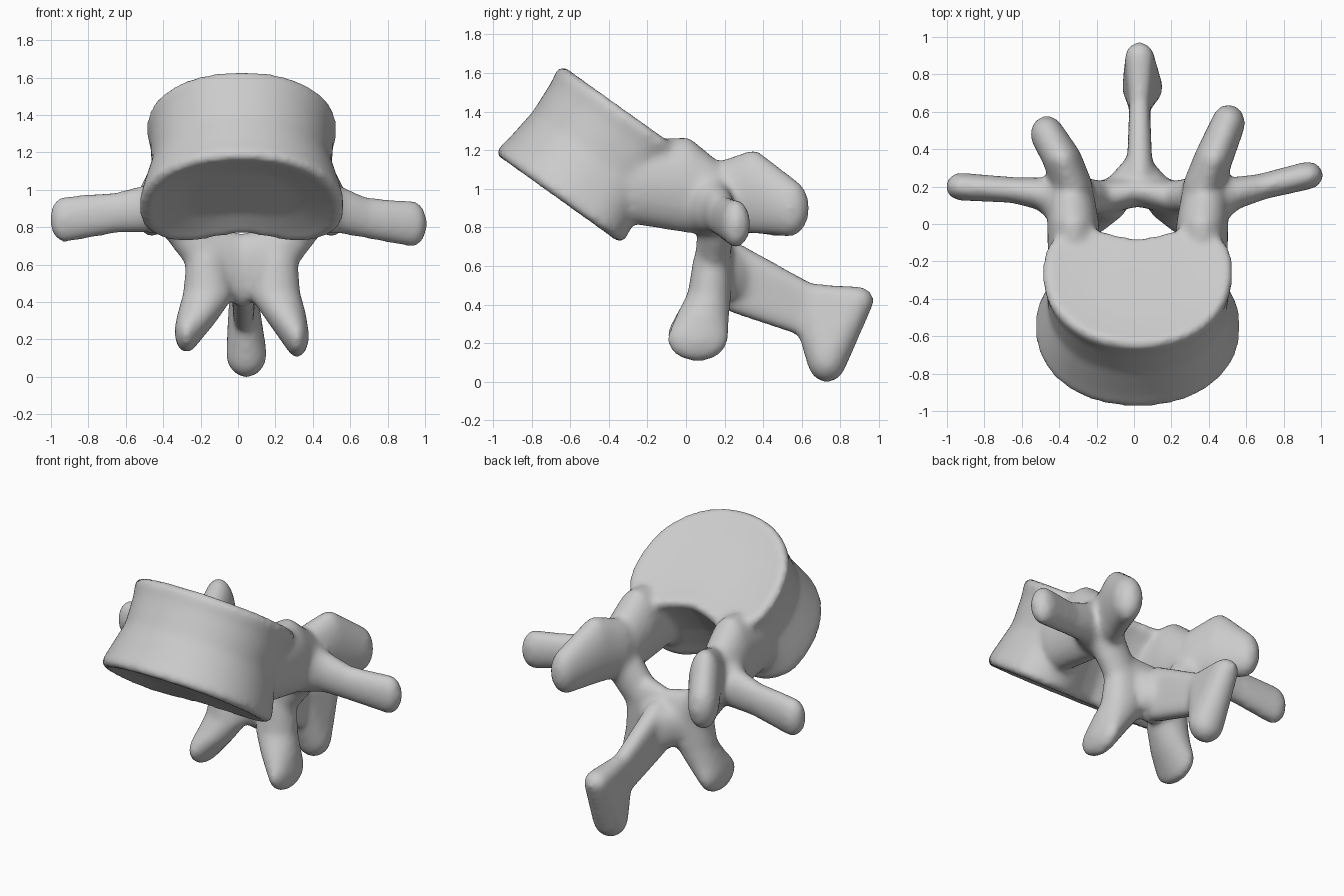
import bpy, bmesh, math
from mathutils import Matrix, Vector

cube = bpy.data.objects.get("Cube")
if cube:
    bpy.data.objects.remove(cube, do_unlink=True)

bone = bpy.data.materials.new("bone grey")
bone.use_nodes = True
GREY = (0.6, 0.6, 0.6, 1)
bone.diffuse_color = GREY
bone.node_tree.nodes["Principled BSDF"].inputs["Base Color"].default_value = GREY

MID = 0.02  # x of the plane of symmetry
bm = bmesh.new()


def ball_points(count=240):
    """Evenly spread points on a unit sphere."""
    points = []
    for i in range(count):
        z = 1 - (2 * i + 1) / count
        r = math.sqrt(1 - z * z)
        turn = i * math.pi * (3 - math.sqrt(5))
        points.append(Vector((r * math.cos(turn), r * math.sin(turn), z)))
    return points


BALL = ball_points()


def hull(*blobs):
    """Convex skin around ellipsoids given as (centre, radii)."""
    skin = bmesh.new()
    for centre, radii in blobs:
        place = Matrix.Translation(centre) @ Matrix.Diagonal((*radii, 1))
        for point in BALL:
            skin.verts.new(place @ point)
    bmesh.ops.convex_hull(skin, input=skin.verts[:])
    loose = [v for v in skin.verts if not v.link_faces]
    bmesh.ops.delete(skin, geom=loose, context="VERTS")
    piece = bpy.data.meshes.new("piece")
    skin.to_mesh(piece)
    skin.free()
    bm.from_mesh(piece)
    bpy.data.meshes.remove(piece)


def limb(*blobs):
    """Chain of hulls through successive ellipsoids."""
    for a, b in zip(blobs, blobs[1:]):
        hull(a, b)


def add_body():
    """Tilted drum, round in front and hollow behind, with a waist and dished ends."""
    tilt = Matrix.Translation((MID, -0.49, 1.18)) @ Matrix.Rotation(math.radians(-35.5), 4, "X")
    # height, half width, half depth
    profile = [(-0.255, 0.30, 0.21), (-0.28, 0.46, 0.33), (-0.295, 0.51, 0.385),
               (-0.265, 0.55, 0.41), (-0.18, 0.53, 0.395), (0, 0.48, 0.375),
               (0.18, 0.49, 0.385), (0.26, 0.51, 0.40), (0.29, 0.485, 0.375),
               (0.28, 0.42, 0.31), (0.27, 0.27, 0.20)]
    n = 64
    rings = []
    for h, w, d in profile:
        ring = []
        for i in range(n):
            a = 2 * math.pi * i / n
            c, s = math.cos(a), math.sin(a)
            power = 0.65 if s > 0 else 0.95
            x = w * math.copysign(abs(c) ** power, c)
            y = 0.22 * d + d * math.copysign(abs(s) ** power, s) * (0.85 if s > 0 else 1.22)
            if s > 0:  # hollow facing the canal
                y -= 0.28 * d * math.exp(-(x / 0.22) ** 2) * s
            ring.append(bm.verts.new(tilt @ Vector((x, y, h))))
        rings.append(ring)
    for lo, hi in zip(rings, rings[1:]):
        for i in range(n):
            j = (i + 1) % n
            bm.faces.new((lo[i], lo[j], hi[j], hi[i]))
    bm.faces.new(rings[0][::-1])
    bm.faces.new(rings[-1])


def add_side(s):
    """Everything paired; s is +1 for the left, -1 for the right."""
    def p(x, y, z, rx, ry, rz):
        return (MID + s * x, y, z), (rx, ry, rz)

    lean = 0.03 * s
    # pedicle
    limb(p(0.34, -0.24, 1.03, 0.14, 0.12, 0.22), p(0.345, 0.0, 1.02, 0.14, 0.1, 0.25),
         p(0.36, 0.16, 0.95, 0.125, 0.1, 0.18))
    # transverse process, with a flared root
    limb(p(0.38, 0.11, 0.93, 0.12, 0.14, 0.17), p(0.50, 0.16, 0.9, 0.08, 0.09, 0.13),
         p(0.66, 0.19 + lean * 0.3, 0.865 - lean * 0.5, 0.08, 0.07, 0.11),
         p(0.93 - lean * 0.6, 0.23 + lean, 0.83 - lean * 0.4, 0.08, 0.075, 0.125))
    # superior articular process
    limb(p(0.35, 0.2, 0.96, 0.11, 0.1, 0.19),
         p(0.405, 0.35, 0.985, 0.105, 0.09, 0.22),
         p(0.485, 0.51 + lean, 0.9, 0.09, 0.1, 0.15))
    # lamina
    limb(p(0.34, 0.16, 0.86, 0.11, 0.1, 0.15), p(0.2, 0.14, 0.66, 0.10, 0.09, 0.14),
         p(0, 0.18, 0.57, 0.1, 0.085, 0.2))
    # inferior articular process
    limb(p(0.19, 0.135, 0.62, 0.11, 0.1, 0.1), p(0.18, 0.12, 0.44, 0.135, 0.115, 0.08),
         p(0.235, 0.085, 0.33, 0.11, 0.14, 0.08),
         p(0.295, 0.06, 0.23 - lean * 0.4, 0.065, 0.16, 0.115))
    # web from the lamina to the root of the spine
    hull(p(0.11, 0.17, 0.57, 0.09, 0.08, 0.13), p(0, 0.35, 0.53, 0.045, 0.05, 0.13))


def add_spine():
    """Thin blade sweeping back and down to a flared end."""
    x = MID + 0.01
    root = [((x, 0.26, 0.64), (0.07, 0.07, 0.08)), ((x, 0.26, 0.42), (0.06, 0.06, 0.07))]
    neck = [((x, 0.64, 0.45), (0.055, 0.06, 0.06)), ((x, 0.62, 0.29), (0.055, 0.05, 0.06))]
    crest = ((x, 0.89, 0.42), (0.08, 0.085, 0.075))
    foot = ((x + 0.015, 0.73, 0.12), (0.11, 0.105, 0.125))
    hull(*root, *neck)
    hull(*neck, crest, foot)


add_body()
for side in (1, -1):
    add_side(side)
add_spine()

bmesh.ops.recalc_face_normals(bm, faces=bm.faces[:])
mesh = bpy.data.meshes.new("vertebra")
bm.to_mesh(mesh)
bm.free()
mesh.materials.append(bone)
vertebra = bpy.data.objects.new("vertebra", mesh)
bpy.context.collection.objects.link(vertebra)

# Fuse the parts into one skin and soften the joins
fuse = vertebra.modifiers.new("fuse", "REMESH")
fuse.mode = "VOXEL"
fuse.voxel_size = 0.018
fuse.use_smooth_shade = True
soften = vertebra.modifiers.new("soften", "SMOOTH")
soften.factor = 0.5
soften.iterations = 16
